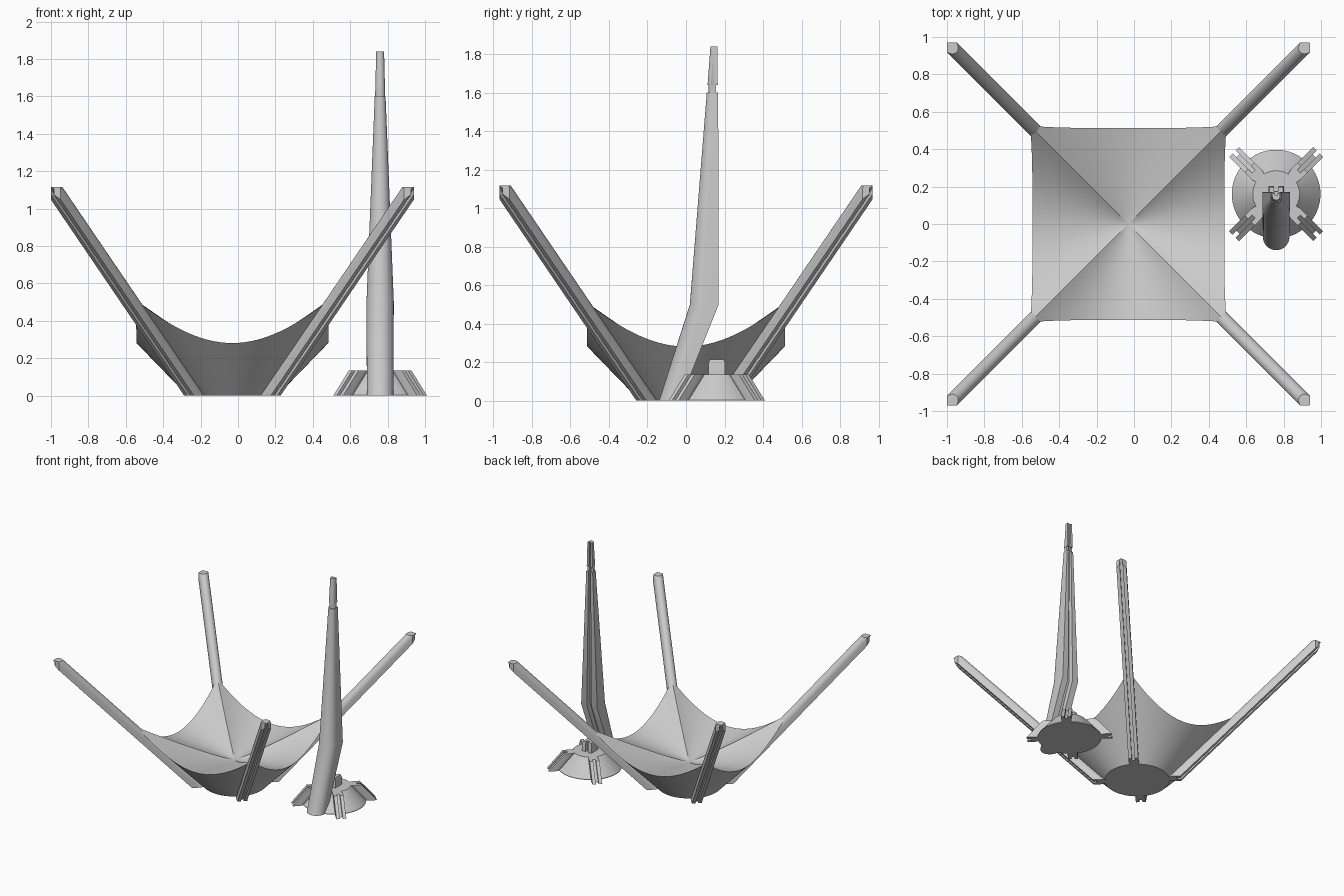
import bpy, bmesh, math
from mathutils import Vector as V

if "Cube" in bpy.data.objects:
    bpy.data.objects.remove(bpy.data.objects["Cube"])

grey = bpy.data.materials.new("light_grey")
grey.diffuse_color = (0.6, 0.6, 0.6, 1)
grey.use_nodes = True
grey.node_tree.nodes["Principled BSDF"].inputs["Base Color"].default_value = grey.diffuse_color


def finish(name, bm, angle=35):
    bmesh.ops.recalc_face_normals(bm, faces=bm.faces)
    me = bpy.data.meshes.new(name)
    bm.to_mesh(me)
    bm.free()
    ob = bpy.data.objects.new(name, me)
    bpy.context.collection.objects.link(ob)
    me.materials.append(grey)
    bpy.ops.object.select_all(action='DESELECT')
    ob.select_set(True)
    bpy.context.view_layer.objects.active = ob
    bpy.ops.object.shade_smooth_by_angle(angle=math.radians(angle))
    return ob


def loft(rings):
    """Skin a list of closed rings and cap both ends."""
    bm = bmesh.new()
    rows = [[bm.verts.new(p) for p in ring] for ring in rings]
    n = len(rows[0])
    for a, b in zip(rows, rows[1:]):
        for i in range(n):
            j = (i + 1) % n
            bm.faces.new((a[i], a[j], b[j], b[i]))
    bm.faces.new(rows[0])
    bm.faces.new(rows[-1])
    return bm


def clip(bm, point, normal):
    """Cut away everything on the normal side and close the cut."""
    bmesh.ops.bisect_plane(bm, geom=bm.verts[:] + bm.edges[:] + bm.faces[:],
                           plane_co=point, plane_no=normal, clear_outer=True)
    edges = [e for e in bm.edges if e.is_boundary]
    if edges:
        bmesh.ops.holes_fill(bm, edges=edges, sides=0)


def channel(w, front, back, slot=0.3, depth=0.3):
    """Rounded front (+v), flat slotted back (-v); returns (u, v) points."""
    r = min(w, front - back)
    pts = [(w * math.cos(math.pi * i / 16), front - r + r * math.sin(math.pi * i / 16))
           for i in range(17)]
    s, d = w * slot, back + (front - back) * depth
    return pts + [(-w, back), (-s, back), (-s, d), (s, d), (s, back), (w, back)]


def beam(p0, p1, normal, w):
    """Slotted channel from p0 to p1, rounded side facing the normal."""
    d = (p1 - p0).normalized()
    n = (normal - d * normal.dot(d)).normalized()
    s = d.cross(n)
    prof = channel(w, w, -w)
    return loft([[p + s * u + n * v for u, v in prof] for p in (p0, p1)])


# Hanging dish: square rim, conical underside, gently dipping top
cx, seg, half, foot = -0.03, 96, 0.513, 0.24
rings = [[], []]
dips = [1 - i / 10 for i in range(1, 10)] + [0.03]
rings += [[] for _ in dips]
for k in range(seg):
    a = 2 * math.pi * k / seg
    c, s = math.cos(a), math.sin(a)
    m = max(abs(c), abs(s))
    ratio = min(abs(c), abs(s)) / m
    r = (half + 0.012 * ratio ** 4) / m
    z = (r - foot) / 0.97
    rings[0].append(V((cx + foot * c, foot * s, 0)))
    rings[1].append(V((cx + r * c, r * s, z)))
    for i, t in enumerate(dips):
        rings[2 + i].append(V((cx + r * t * c, r * t * s, 0.19 + (z - 0.19) * t ** 1.15)))
finish("dish", loft(rings), 30)

# Four slanted arms trimmed flat at the floor and at the tips
for i, (sx, sy) in enumerate([(-1, -1), (1, -1), (1, 1), (-1, 1)]):
    def at(z):
        o = 0.195 + 0.68 * z
        return V((cx + sx * o, sy * o, z))
    bm = beam(at(-0.15), at(1.3), V((-sx, -sy, 1)), 0.037)
    clip(bm, V((0, 0, 0)), V((0, 0, -1)))
    clip(bm, V((0, 0, 1.117)), V((0, 0, 1)))
    clip(bm, V((cx + sx * 0.97, 0, 0)), V((sx, 0, 0)))
    clip(bm, V((0, sy * 0.97, 0)), V((0, sy, 0)))
    finish(f"arm_{i + 1}", bm)

# Stand: conical base
bx, by, top = 0.76, 0.16, 0.135


def circle(r, z, n=64):
    return [V((bx + r * math.cos(2 * math.pi * k / n),
               by + r * math.sin(2 * math.pi * k / n), z)) for k in range(n)]


finish("stand_base", loft([circle(0.237, 0), circle(0.237, 0.004), circle(0.125, top)]))

# Four slotted ribs sloping down and outward
for i, (sx, sy) in enumerate([(-1, -1), (1, -1), (1, 1), (-1, 1)]):
    def at(z):
        o = 0.19 - 0.62 * z
        return V((bx + sx * o, by + sy * o, z))
    bm = beam(at(-0.12), at(0.25), V((-sx, -sy, -1)), 0.037)
    clip(bm, V((0, 0, 0)), V((0, 0, -1)))
    clip(bm, V((0, 0, top)), V((0, 0, 1)))
    finish(f"stand_rib_{i + 1}", bm)

# Notched peg on top of the base
peg = [(-1, -1), (-.3, -1), (-.3, -.4), (.3, -.4), (.3, -1), (1, -1),
       (1, 1), (.3, 1), (.3, .4), (-.3, .4), (-.3, 1), (-1, 1)]
finish("stand_peg", loft([[V((bx + u * k * 0.042, by + v * k * 0.043, z)) for u, v in peg]
                          for z, k in ((0.12, 1), (0.195, 1), (0.215, 0.85))]))

# Bent tapering post: height, front y, back y, half width
post = [(0, -0.14, -0.03, 0.071), (0.5, 0.02, 0.17, 0.073), (1.6, 0.108, 0.167, 0.029)]
tip = [(1.58, 0.118, 0.155, 0.027), (1.64, 0.118, 0.155, 0.026),
       (1.641, 0.112, 0.165, 0.026), (1.84, 0.127, 0.163, 0.021)]
for name, stations in (("post", post), ("post_tip", tip)):
    finish(name, loft([[V((bx + u, -v, z)) for u, v in channel(w, -yf, -yb)]
                       for z, yf, yb, w in stations]))
